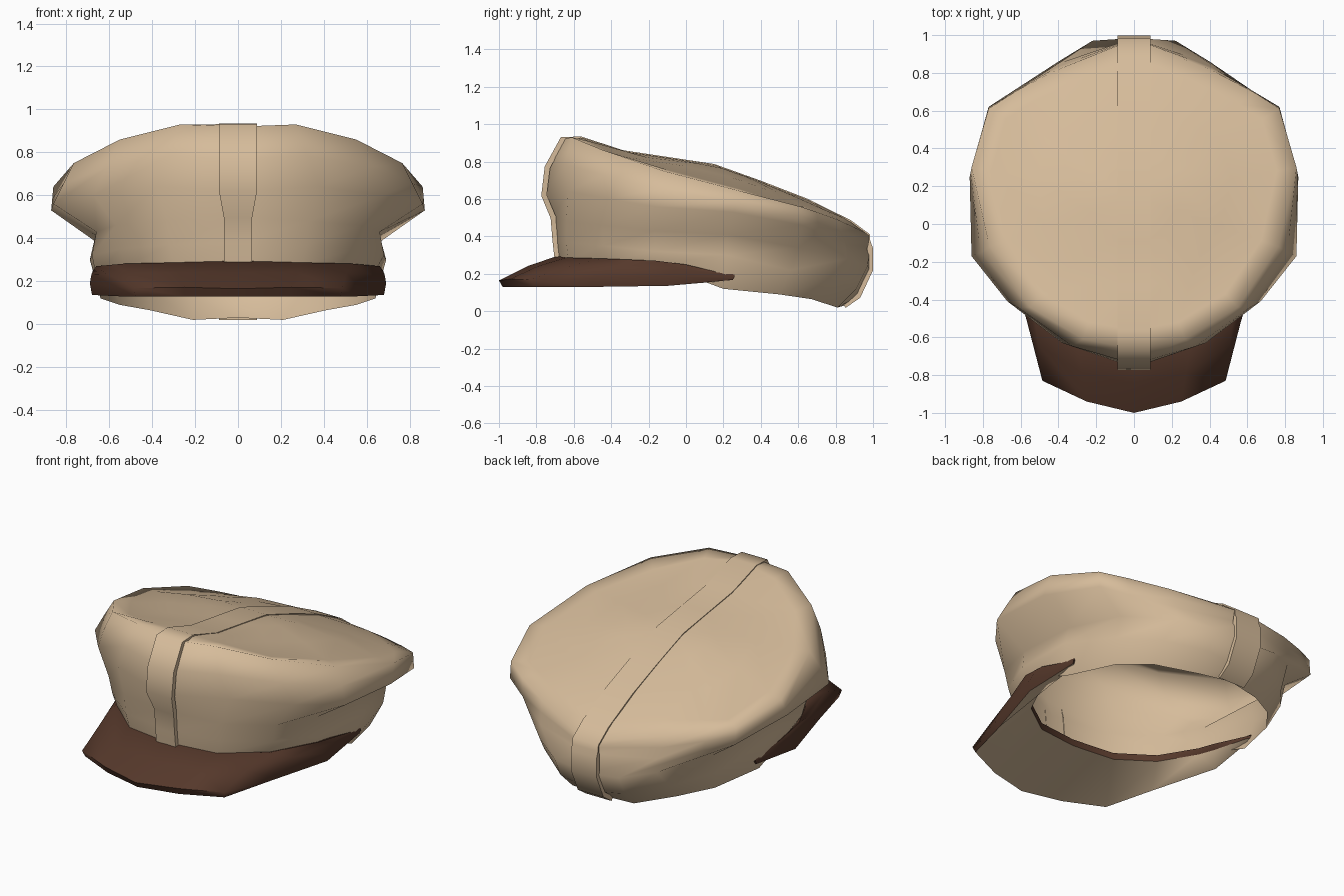
import bpy, bmesh, math
from mathutils import Vector

if "Cube" in bpy.data.objects:
    bpy.data.objects.remove(bpy.data.objects["Cube"])


def material(name, rgb):
    m = bpy.data.materials.new(name)
    m.diffuse_color = (*rgb, 1)
    m.use_nodes = True
    m.node_tree.nodes["Principled BSDF"].inputs["Base Color"].default_value = m.diffuse_color
    return m


TAN = material("tan cloth", (0.67, 0.50, 0.325))
BROWN = material("dark brown leather", (0.092, 0.040, 0.024))


def make(name, bm, mats, angle):
    bmesh.ops.recalc_face_normals(bm, faces=bm.faces)
    me = bpy.data.meshes.new(name)
    bm.to_mesh(me)
    bm.free()
    for m in mats:
        me.materials.append(m)
    ob = bpy.data.objects.new(name, me)
    bpy.context.collection.objects.link(ob)
    bpy.ops.object.select_all(action='DESELECT')
    ob.select_set(True)
    bpy.context.view_layer.objects.active = ob
    bpy.ops.object.shade_smooth_by_angle(angle=math.radians(angle))
    return ob


def interp(table, t):
    for (a, u), (b, v) in zip(table, table[1:]):
        if t <= b:
            return u + (v - u) * (t - a) / (b - a)
    return table[-1][1]


# Half outlines of the cap, front centre to back centre, from the opening upward
opening = [(0, -.69, .29), (.3, -.63, .28), (.52, -.43, .27), (.64, -.15, .25),
           (.64, .2, .12), (.55, .50, .09), (.41, .67, .065), (.21, .81, .02), (0, .845, .03)]
band = [(0, -.70, .38), (.32, -.64, .37), (.55, -.44, .35), (.68, -.16, .32),
        (.69, .22, .30), (.60, .56, .22), (.43, .77, .17), (.22, .91, .12), (0, .92, .08)]
waist = [(0, -.71, .50), (.33, -.64, .48), (.57, -.45, .46), (.66, -.17, .43),
         (.66, .22, .41), (.60, .60, .34), (.40, .86, .28), (.22, .97, .24), (0, .985, .22)]
bulge = [(0, -.76, .62), (.38, -.63, .64), (.67, -.41, .60), (.86, -.17, .56),
         (.87, .25, .53), (.77, .62, .46), (.62, .71, .42), (.40, .85, .36), (0, .985, .34)]
rim = [(0, -.66, .92), (.27, -.61, .93), (.55, -.44, .86), (.765, -.12, .75),
       (.86, .30, .64), (.77, .61, .56), (.63, .70, .53), (.42, .81, .49), (0, .98, .41)]
shoulder = []
for p, q in zip(bulge, rim):
    v = Vector(p).lerp(Vector(q), .5)
    v.y *= 1.045 if v.y < 0 else 1
    shoulder.append(tuple(v))

# Crown: the rim drawn in toward the middle over a sloping dome
ridge = [(-.66, .92), (-.56, .932), (-.35, .86), (.18, .78), (.8, .54), (1, .4)]
MID = .15


def crown(s):
    out = []
    for x, y, z in rim:
        x, y = x * s, MID + (y - MID) * s
        out.append((x, y, interp(ridge, y) - .15 * x * x))
    return out


halves = [opening, band, waist, bulge, shoulder, rim, crown(.88), crown(.6), crown(.3)]

bm = bmesh.new()
rings = []
for h in halves:
    full = h + [(-x, y, z) for x, y, z in h[-2:0:-1]]
    rings.append([bm.verts.new(p) for p in full])
n = len(rings[0])
for r, s in zip(rings, rings[1:]):
    for i in range(n):
        j = (i + 1) % n
        bm.faces.new((r[i], r[j], s[j], s[i]))
top = (0, MID, interp(ridge, MID))
tip = bm.verts.new(top)
for i in range(n):
    bm.faces.new((rings[-1][i], rings[-1][(i + 1) % n], tip))
make("cap_body", bm, [TAN], 85)

# Centre strip following the cap from front, over the crown, to the back
path = [Vector(h[0]) for h in halves] + [Vector(top)] + [Vector(h[-1]) for h in halves[::-1]]
bm = bmesh.new()
rows = []
for i, p in enumerate(path):
    d = path[min(i + 1, len(path) - 1)] - path[max(i - 1, 0)]
    out = Vector((0, -d.z, d.y)).normalized()
    raised = i < 6 or i > 14
    lift = .014 if raised else .003
    drop = .016 if raised else .006
    w = .066 if i < 3 else .088
    q, low = p + out * lift, p - out * drop
    rows.append([bm.verts.new((x, c.y, c.z)) for x, c in ((-w, low), (-w, q), (w, q), (w, low))])
for r, s in zip(rows, rows[1:]):
    for k in range(3):
        bm.faces.new((r[k], r[k + 1], s[k + 1], s[k]))
make("centre_strip", bm, [TAN], 60)

# Visor: brown top and edge, cloth underside
inner = [(0, -.69, .295), (.3, -.64, .287), (.53, -.45, .282), (.66, -.16, .27),
         (.675, 0, .25), (.65, .26, .187)]
outer = [(0, -1, .165), (.25, -.94, .172), (.485, -.83, .168), (.565, -.52, .175),
         (.69, -.1, .19), (.66, .26, .183)]
middle = [tuple((Vector(a) + Vector(b)) / 2 + Vector((0, 0, .012))) for a, b in zip(inner, outer)]
edge = [(x * .985, y * .98, .13 + .02 * max(0, y + .4)) for x, y, z in outer]
edge[-1] = (.655, .25, .168)
lip = [(x * .87, y * .77, z - .07) for x, y, z in inner]
lip[-1] = (.63, .24, .165)
lip_top = [(x, y, z + .04) for x, y, z in lip[:-1]] + [(.63, .24, .18)]
bm = bmesh.new()
rails = []
for h in (inner, middle, outer, edge, lip, lip_top):
    full = [(-x, y, z) for x, y, z in h[:0:-1]] + h
    rails.append([bm.verts.new(p) for p in full])
for k in range(len(rails)):
    a, b = rails[k], rails[(k + 1) % len(rails)]
    for i in range(len(a) - 1):
        f = bm.faces.new((a[i], a[i + 1], b[i + 1], b[i]))
        f.material_index = 1 if k == 3 else 0
for e in (0, -1):
    bm.faces.new([r[e] for r in rails])
make("visor", bm, [BROWN, TAN], 60)
